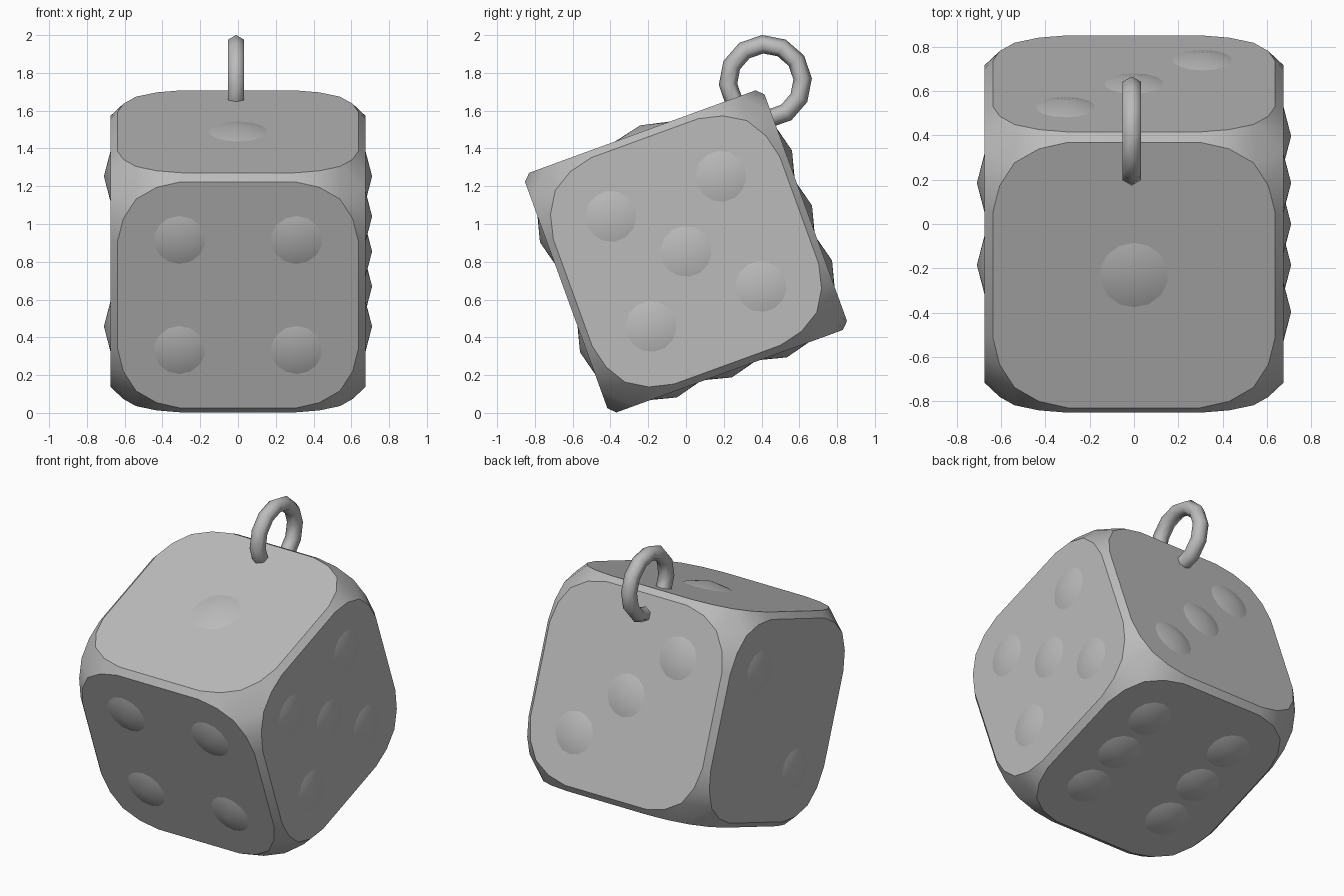
import bpy, bmesh
from math import radians, pi
from mathutils import Matrix, Vector

cube = bpy.data.objects.get("Cube")
if cube:
    bpy.data.objects.remove(cube, do_unlink=True)

HALF = 0.675      # half size of the die
STEP = 0.31       # spacing of the pips
PIP_HEIGHT = 0.035
TILT = Matrix.Translation((0, 0, 0.855)) @ Matrix.Rotation(radians(20), 4, 'X')

grey = bpy.data.materials.new("plain grey")
grey.use_nodes = True
colour = (0.5, 0.5, 0.5, 1)
grey.diffuse_color = colour
grey.node_tree.nodes["Principled BSDF"].inputs["Base Color"].default_value = colour


def make_object(name, bm, matrix, angle=30):
    bm.transform(matrix)
    bmesh.ops.recalc_face_normals(bm, faces=bm.faces)
    mesh = bpy.data.meshes.new(name)
    bm.to_mesh(mesh)
    bm.free()
    mesh.materials.append(grey)
    obj = bpy.data.objects.new(name, mesh)
    bpy.context.collection.objects.link(obj)
    bpy.ops.object.select_all(action='DESELECT')
    obj.select_set(True)
    bpy.context.view_layer.objects.active = obj
    bpy.ops.object.shade_smooth_by_angle(angle=radians(angle))
    return obj


# Each side's frame: its own z axis points out of the die
sides = {
    "top": Matrix.Identity(4),
    "bottom": Matrix.Rotation(pi, 4, 'X'),
    "front": Matrix.Rotation(pi / 2, 4, 'X'),
    "back": Matrix.Rotation(-pi / 2, 4, 'X'),
    "left": Matrix.Rotation(pi / 2, 4, 'Y'),
    "right": Matrix.Rotation(-pi / 2, 4, 'Y'),
}

# Die body: hull of six flat sides with rounded corners
corner = [(0.30, 0.638), (0.43, 0.607), (0.54, 0.54), (0.607, 0.43), (0.638, 0.30)]
bm = bmesh.new()
for frame in sides.values():
    for sx in (-1, 1):
        for sy in (-1, 1):
            for x, y in corner:
                bm.verts.new(frame @ Vector((sx * x, sy * y, HALF)))
bmesh.ops.convex_hull(bm, input=bm.verts)
bmesh.ops.dissolve_limit(bm, angle_limit=radians(0.5), verts=bm.verts, edges=bm.edges)
make_object("die_body", bm, TILT)

# Raised pips, placed in grid steps along the die's own axes
diagonal = [(-1, -1), (1, 1)]
corners = [(a, b) for a in (-1, 1) for b in (-1, 1)]
layout = {
    "top": [(0, 0, 1)],
    "bottom": [(x, y, -1) for x in (-1, 1) for y in (-1, 0, 1)],
    "front": [(x, -1, z) for x, z in corners],
    "back": [(t, 1, -t) for t in (-1, 0, 1)],
    "left": [(1, y, z) for y, z in corners + [(0, 0)]],
    "right": [(-1, y, z) for y, z in diagonal],
}
for side, pips in layout.items():
    frame = sides[side]
    normal = (frame @ Vector((0, 0, 1))).normalized()
    radius = 0.155 if len(pips) == 1 else 0.135
    bm = bmesh.new()
    for grid in pips:
        grid = Vector(grid)
        across = grid - normal * grid.dot(normal)
        place = across * STEP + normal * (HALF + PIP_HEIGHT / 2)
        bmesh.ops.create_cone(bm, cap_ends=False, segments=14, radius1=radius, radius2=0,
                              depth=PIP_HEIGHT, matrix=Matrix.Translation(place) @ frame)
    bmesh.ops.remove_doubles(bm, verts=bm.verts, dist=0.0001)
    make_object(side + "_pips", bm, TILT)

# Hanging ring through the upper back edge
bm = bmesh.new()
SEGMENTS, AROUND, RING, TUBE = 12, 6, 0.198, 0.049
loops = []
for i in range(SEGMENTS):
    turn = Matrix.Rotation(2 * pi * i / SEGMENTS + radians(4), 4, 'X')
    loop = []
    for j in range(AROUND):
        spoke = Matrix.Rotation(2 * pi * j / AROUND, 4, 'Z') @ Vector((0, TUBE, 0))
        loop.append(bm.verts.new(turn @ (spoke + Vector((0, RING, 0)))))
    loops.append(loop)
for i in range(SEGMENTS):
    a, b = loops[i], loops[(i + 1) % SEGMENTS]
    for j in range(AROUND):
        k = (j + 1) % AROUND
        bm.faces.new((a[j], a[k], b[k], b[j]))
make_object("hanging_ring", bm, Matrix.Translation((-0.01, 0.42, 1.754)), 75)
